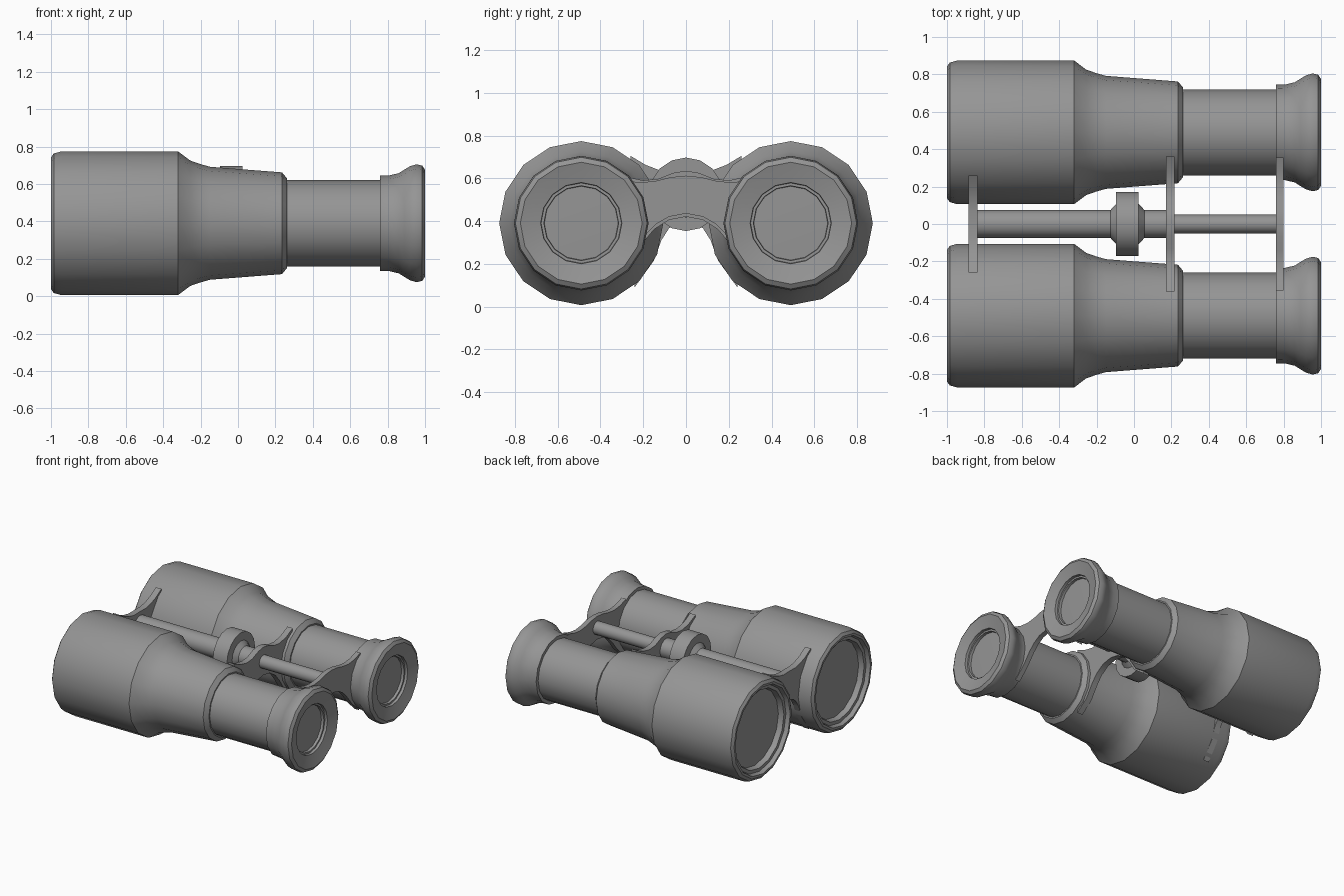
import bpy, bmesh, math

cube = bpy.data.objects.get("Cube")
if cube:
    bpy.data.objects.remove(cube, do_unlink=True)

SIDES = 16
BARREL_Y, BARREL_Z, ROD_Z = 0.49, 0.39, 0.525

grey = bpy.data.materials.new("plain grey")
grey.use_nodes = True
grey.diffuse_color = (0.3, 0.3, 0.3, 1)
grey.node_tree.nodes["Principled BSDF"].inputs["Base Color"].default_value = (0.3, 0.3, 0.3, 1)


def finish(name, bm, angle):
    bmesh.ops.recalc_face_normals(bm, faces=bm.faces)
    mesh = bpy.data.meshes.new(name)
    bm.to_mesh(mesh)
    bm.free()
    mesh.materials.append(grey)
    obj = bpy.data.objects.new(name, mesh)
    bpy.context.collection.objects.link(obj)
    bpy.ops.object.select_all(action="DESELECT")
    obj.select_set(True)
    bpy.context.view_layer.objects.active = obj
    bpy.ops.object.shade_smooth_by_angle(angle=math.radians(angle))
    return obj


def lathe(name, profile, y, z, angle=35):
    """Turn (x, radius) points about an axis along x."""
    bm = bmesh.new()
    rings = []
    for x, r in profile:
        if r == 0:
            rings.append([bm.verts.new((x, y, z))] * SIDES)
        else:
            turns = [math.tau * i / SIDES for i in range(SIDES)]
            rings.append([bm.verts.new((x, y + r * math.cos(a), z + r * math.sin(a))) for a in turns])
    for a, b in zip(rings, rings[1:]):
        for i in range(SIDES):
            j = (i + 1) % SIDES
            bm.faces.new(dict.fromkeys((a[i], a[j], b[j], b[i])))
    return finish(name, bm, angle)


def bridge(name, x0, x1, top, bottom):
    """Plate across both barrels; top and bottom edges run from centre to tip."""
    half = top + bottom[::-1]
    outline = half + [(-y, z) for y, z in half[::-1] if y > 0]
    # the two centre points close the outline
    bm = bmesh.new()
    face = bm.faces.new([bm.verts.new((x0, y, z)) for y, z in outline])
    new = bmesh.ops.extrude_face_region(bm, geom=[face])["geom"]
    moved = [v for v in new if isinstance(v, bmesh.types.BMVert)]
    bmesh.ops.translate(bm, verts=moved, vec=(x1 - x0, 0, 0))
    return finish(name, bm, 40)


# Profiles along the barrel axis
body = [(-0.93, 0.29), (-0.97, 0.30), (-0.97, 0.325), (-1.0, 0.335), (-1.0, 0.352),
        (-0.985, 0.373), (-0.945, 0.384), (-0.32, 0.384), (-0.255, 0.335), (-0.2, 0.316),
        (-0.15, 0.302), (0.235, 0.272), (0.262, 0.24), (0.262, 0.22)]
tube = [(0.2, 0.23), (0.78, 0.23)]
eyecup = [(0.76, 0.22), (0.76, 0.255), (0.81, 0.256), (0.86, 0.268), (0.89, 0.287),
          (0.92, 0.305), (0.955, 0.315), (0.985, 0.308), (1.0, 0.285), (0.99, 0.25),
          (0.975, 0.19), (0.955, 0.188), (0.955, 0.175), (0.935, 0.173)]

for side, s in (("left", 1), ("right", -1)):
    y = s * BARREL_Y
    lathe(side + "_barrel", body, y, BARREL_Z)
    lathe(side + "_draw_tube", tube, y, BARREL_Z)
    lathe(side + "_eyecup", eyecup, y, BARREL_Z)
    lathe(side + "_front_lens", [(-0.93, 0.295), (-0.935, 0)], y, BARREL_Z)
    lathe(side + "_eye_lens", [(0.935, 0.178), (0.94, 0)], y, BARREL_Z)

# Focus rods and wheel
lathe("thick_rod", [(-0.87, 0), (-0.87, 0.075), (0.19, 0.075), (0.19, 0)], 0, ROD_Z)
lathe("thin_rod", [(0.18, 0), (0.18, 0.05), (0.78, 0.05), (0.78, 0)], 0, ROD_Z)
lathe("focus_hub", [(-0.13, 0.07), (-0.095, 0.108), (0.025, 0.108), (0.06, 0.07)], 0, ROD_Z)
lathe("focus_wheel", [(-0.095, 0.1), (-0.095, 0.172), (0.025, 0.172), (0.025, 0.1)], 0, ROD_Z)

# Bridges with tips that follow the barrels
bridge("front_bridge", -0.885, -0.837,
       [(0, 0.63), (0.07, 0.628), (0.13, 0.64), (0.19, 0.663), (0.26, 0.705)],
       [(0, 0.41), (0.045, 0.395), (0.08, 0.365), (0.115, 0.31), (0.15, 0.215), (0.24, 0.09)])
bridge("middle_bridge", 0.17, 0.216,
       [(0, 0.635), (0.06, 0.625), (0.13, 0.597), (0.2, 0.59), (0.28, 0.607), (0.36, 0.645)],
       [(0, 0.42), (0.08, 0.405), (0.15, 0.36), (0.2, 0.3), (0.26, 0.21), (0.36, 0.135)])
bridge("rear_bridge", 0.76, 0.798,
       [(0, 0.612), (0.07, 0.605), (0.14, 0.588), (0.21, 0.58), (0.28, 0.588), (0.355, 0.612)],
       [(0, 0.435), (0.08, 0.42), (0.14, 0.385), (0.19, 0.335), (0.25, 0.26), (0.34, 0.175)])
